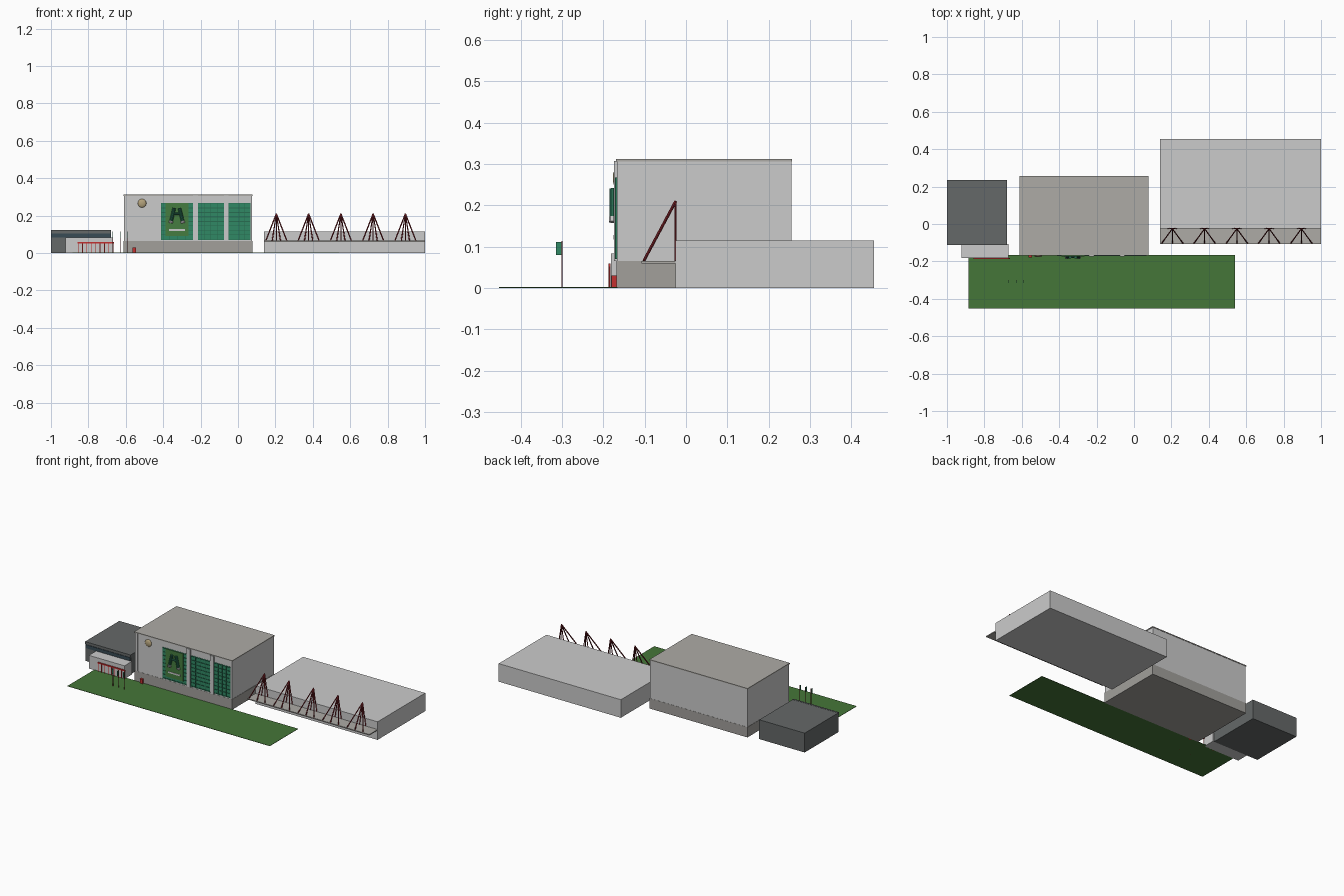
import bpy, math
from mathutils import Vector

if "Cube" in bpy.data.objects:
    bpy.data.objects.remove(bpy.data.objects["Cube"])


def material(name, r, g, b):
    m = bpy.data.materials.new(name)
    m.diffuse_color = (r, g, b, 1)
    m.use_nodes = True
    m.node_tree.nodes["Principled BSDF"].inputs["Base Color"].default_value = m.diffuse_color
    return m


STONE = material("warm_stone", .42, .41, .38)
PLINTH = material("plinth_grey", .36, .35, .33)
PALE = material("pale_panel", .58, .58, .57)
DARK = material("dark_grey", .13, .14, .14)
GLASS = material("dark_glass", .04, .07, .09)
GREEN = material("green_glass", .03, .25, .13)
SLAT = material("green_slat", .02, .15, .08)
GRASS = material("grass", .06, .18, .04)
MURAL = material("mural_green", .06, .20, .05)
RED = material("red", .55, .03, .03)
MAROON = material("maroon", .20, .015, .02)
GOLD = material("gold", .45, .36, .2)


def finish(name, mat):
    ob = bpy.context.object
    ob.name = name
    if mat:
        ob.data.materials.append(mat)
    return ob


# axis-aligned box from its extents
def box(name, x0, x1, y0, y1, z0, z1, mat=None):
    bpy.ops.mesh.primitive_cube_add(
        size=1, location=((x0 + x1) / 2, (y0 + y1) / 2, (z0 + z1) / 2))
    ob = bpy.context.object
    ob.scale = (x1 - x0, y1 - y0, z1 - z0)
    bpy.ops.object.transform_apply(location=False, rotation=False, scale=True)
    return finish(name, mat)


# round or square bar between two points
def bar(name, a, b, r, mat=None, sides=6):
    a, b = Vector(a), Vector(b)
    d = b - a
    bpy.ops.mesh.primitive_cylinder_add(
        vertices=sides, radius=r, depth=d.length, location=(a + b) / 2,
        rotation=d.to_track_quat('Z', 'Y').to_euler())
    return finish(name, mat)


# lawn
box("lawn", -.885, .54, -.452, -.166, 0, .002, GRASS)

# main hall
box("hall_body", -.61, .075, -.167, .255, .065, .306, None)
box("hall_plinth", -.612, .077, -.168, .256, 0, .065, PLINTH)
box("hall_roof", -.613, .078, -.169, .257, .306, .312, STONE)

# panel seams on the blank part of the facade
for i in range(8):
    x = -.59 + i * .023
    box("panel_seam", x, x + .002, -.1685, -.166, .067, .306, None)

# green louvred windows in three bays
for x0, x1 in ((-.41, -.24), (-.215, -.075), (-.05, .065)):
    box("window_bay", x0, x1, -.169, -.165, .07, .268, GREEN)
    for i in range(9):
        z = .072 + i * .0237
        box("window_slat", x0, x1, -.172, -.168, z, z + .004, SLAT)
    for i in range(5):
        x = x0 + (x1 - x0) * i / 4
        box("window_mullion", x - .001, x + .001, -.1715, -.168, .07, .268, SLAT)

# full-height piers between the bays
for x in (-.2275, -.0625):
    box("facade_pier", x - .0125, x + .0125, -.174, -.165, .065, .308)

# mural panel with a simple twin-tube relief
box("mural_panel", -.388, -.265, -.174, -.166, .09, .266, MURAL)
for s in (-1, 1):
    bar("relief_tube", (-.327 + s * .014, -.176, .24),
        (-.327 + s * .032, -.176, .165), .009, SLAT, 10)
    bar("relief_rim", (-.327 + s * .030, -.176, .172),
        (-.327 + s * .033, -.176, .160), .011, PALE, 10)
bar("relief_bridge", (-.345, -.176, .21), (-.309, -.176, .21), .006, SLAT, 8)
box("mural_strip", -.37, -.284, -.176, -.173, .118, .128, PALE)

# gold dome ornament
bpy.ops.mesh.primitive_uv_sphere_add(segments=20, ring_count=10, radius=.023,
                                     location=(-.513, -.168, .266))
bpy.context.object.scale.y = .4
bpy.ops.object.shade_smooth()
finish("gold_dome", GOLD)

# small red kiosk by the hall
box("red_kiosk", -.564, -.546, -.18, -.167, 0, .03, RED)

# left annex: dark block with a ribbon window
box("annex_body", -1, -.68, -.107, .235, 0, .123, DARK)
box("annex_ribbon_window", -.998, -.682, -.11, -.106, .083, .105, GLASS)
box("annex_fascia", -1, -.678, -.111, -.1, .108, .124, DARK)

# entrance porch with its red colonnade
box("porch", -.922, -.672, -.182, -.107, 0, .084, PALE)
box("porch_rail", -.858, -.664, -.188, -.183, .052, .06, RED)
for i in range(9):
    x = -.855 + i * .0235
    bar("porch_post", (x, -.185, 0), (x, -.185, .056), .002, RED)

# flagpoles with banners
for x in (-.67, -.63, -.59):
    bar("flagpole", (x, -.3, 0), (x, -.3, .114), .0018, MAROON)
    box("banner", x - .0008, x + .0008, -.315, -.3, .08, .112, GREEN)

# right hall with a projecting canopy
box("right_hall", .14, 1, -.025, .455, 0, .115)
box("right_canopy", .14, 1, -.108, -.025, .06, .066, STONE)

# red cable masts standing on the canopy
for i in range(5):
    x = .205 + i * .1725
    top = (x, -.025, .21)
    for dx in (-.056, 0, .056):
        bar("mast_leg", (x + dx, -.102, .066), top, .0035, MAROON)
    for dx in (-.022, .022):
        bar("mast_back_leg", (x + dx, -.025, .066), top, .003, MAROON)
